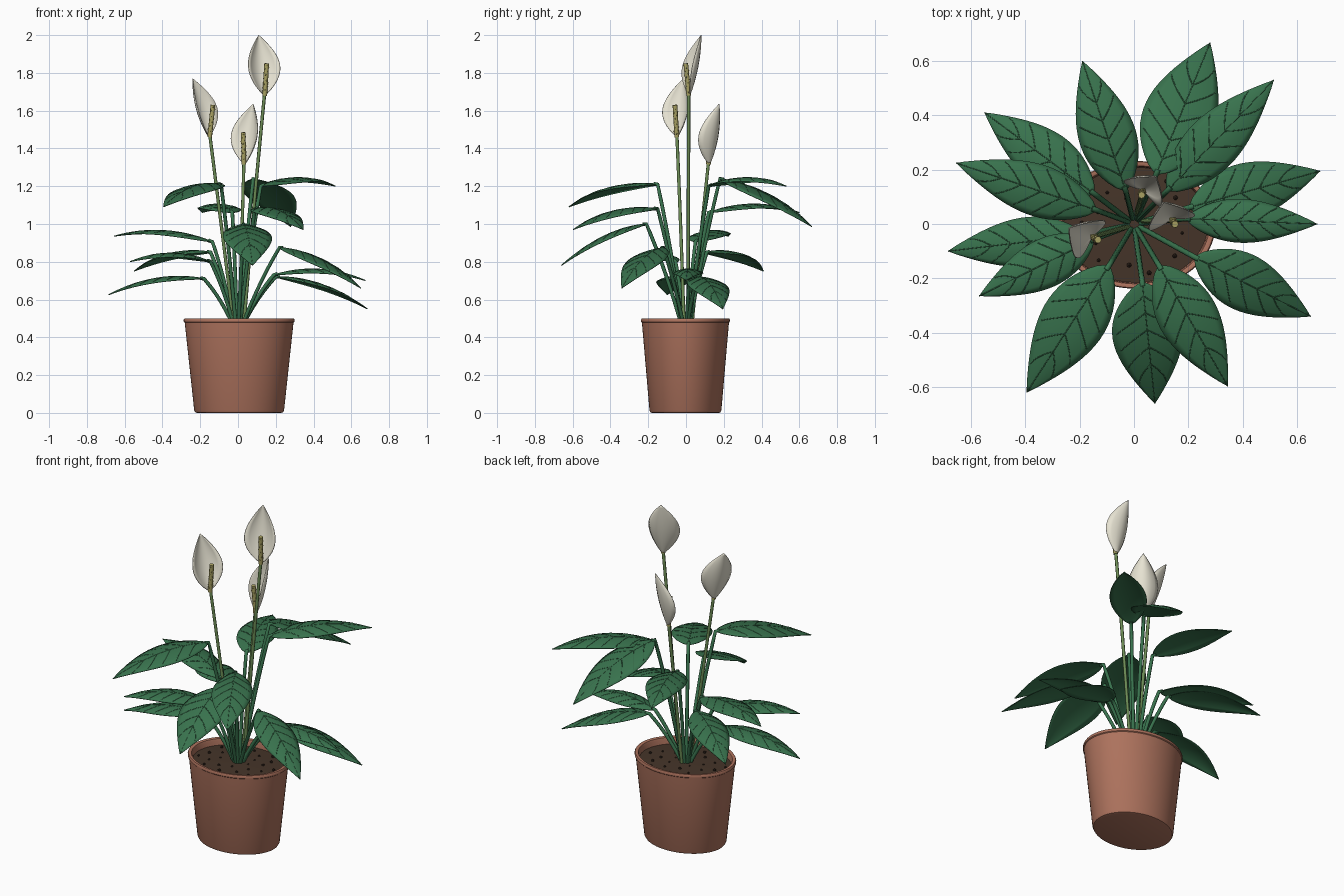
import bpy, bmesh, math, random
from mathutils import Vector as V

if "Cube" in bpy.data.objects:
    bpy.data.objects.remove(bpy.data.objects["Cube"])

random.seed(4)


def material(name, rgb):
    m = bpy.data.materials.new(name)
    m.diffuse_color = (*rgb, 1)
    m.use_nodes = True
    m.node_tree.nodes["Principled BSDF"].inputs["Base Color"].default_value = m.diffuse_color
    return m


TERRACOTTA = material("terracotta", (0.42, 0.17, 0.11))
SOIL = material("soil", (0.06, 0.035, 0.022))
PEBBLE = material("dark_soil", (0.03, 0.018, 0.012))
LEAF = material("leaf_green", (0.04, 0.17, 0.075))
VEIN = material("vein_green", (0.035, 0.13, 0.06))
STALK = material("stalk_green", (0.15, 0.26, 0.09))
WHITE = material("petal_white", (0.8, 0.77, 0.65))
YELLOW = material("spike_yellow", (0.42, 0.38, 0.13))


def finish(name, bm, mat, angle=40):
    bmesh.ops.recalc_face_normals(bm, faces=bm.faces)
    me = bpy.data.meshes.new(name)
    bm.to_mesh(me)
    bm.free()
    me.materials.append(mat)
    ob = bpy.data.objects.new(name, me)
    bpy.context.collection.objects.link(ob)
    bpy.context.view_layer.objects.active = ob
    ob.select_set(True)
    bpy.ops.object.shade_smooth_by_angle(angle=math.radians(angle))
    ob.select_set(False)
    return ob


def lathe(name, profile, mat, squash, center, n=64):
    """Spin (radius, z) points into an oval body."""
    bm = bmesh.new()
    rings = []
    for r, z in profile:
        rings.append([bm.verts.new((center[0] + r * math.cos(2 * math.pi * i / n),
                                    center[1] + r * squash * math.sin(2 * math.pi * i / n), z))
                      for i in range(n)])
    for a, b in zip(rings, rings[1:]):
        for i in range(n):
            j = (i + 1) % n
            bm.faces.new((a[i], a[j], b[j], b[i]))
    bm.faces.new(rings[0])
    bm.faces.new(rings[-1])
    return finish(name, bm, mat)


def tubes(name, paths, radius, mat, res=2):
    cu = bpy.data.curves.new(name, 'CURVE')
    cu.dimensions = '3D'
    cu.bevel_depth = radius
    cu.bevel_resolution = res
    cu.use_fill_caps = True
    for path in paths:
        s = cu.splines.new('POLY')
        s.points.add(len(path) - 1)
        for p, co in zip(s.points, path):
            p.co = (*co, 1)
        s.use_smooth = True
    cu.materials.append(mat)
    ob = bpy.data.objects.new(name, cu)
    bpy.context.collection.objects.link(ob)


def bent(a, b, ctrl, n=10):
    return [a * (1 - t) ** 2 + ctrl * 2 * t * (1 - t) + b * t * t
            for t in (i / n for i in range(n + 1))]


def blade(name, base, tip, half, up, arch, cup, mat, power=0.8, nu=20, nv=8):
    """Pointed oval sheet; returns its surface function for veins."""
    side = (tip - base).cross(up).normalized()

    def surf(t, v, lift=0.0):
        w = max(math.sin(math.pi * t ** power), 0.0)
        w = w ** 0.95 if w > 0 else 0
        return (base.lerp(tip, t) + side * (half * w * v)
                + up * (4 * arch * t * (1 - t) + cup * w * v * v + lift))

    bm = bmesh.new()
    grid = [[bm.verts.new(surf(i / nu, 2 * j / nv - 1)) for j in range(nv + 1)]
            for i in range(nu + 1)]
    for i in range(nu):
        for j in range(nv):
            bm.faces.new((grid[i][j], grid[i + 1][j], grid[i + 1][j + 1], grid[i][j + 1]))
    bmesh.ops.remove_doubles(bm, verts=bm.verts, dist=1e-5)
    ob = finish(name, bm, mat, 60)
    mod = ob.modifiers.new("thickness", 'SOLIDIFY')
    mod.thickness = 0.004
    mod.offset = 0
    return surf


# Pot with rolled rim, and soil
CENTER, SQUASH = (0.006, -0.003), 0.8
lathe("pot", [(0.222, 0.0), (0.232, 0.003), (0.238, 0.014), (0.288, 0.478), (0.293, 0.482),
              (0.294, 0.492), (0.29, 0.499), (0.28, 0.5), (0.272, 0.497), (0.268, 0.485),
              (0.262, 0.43)], TERRACOTTA, SQUASH, CENTER)
lathe("soil", [(0.258, 0.43), (0.267, 0.46), (0.15, 0.465), (0.03, 0.468)], SOIL, SQUASH, CENTER)

# Soil crumbs
bm = bmesh.new()
for i in range(26):
    a, r = i * 2.4, 0.24 * math.sqrt((i + 2) / 28)
    made = bmesh.ops.create_icosphere(bm, subdivisions=1, radius=random.uniform(0.006, 0.01))
    bmesh.ops.translate(bm, verts=made["verts"], vec=(
        CENTER[0] + r * math.cos(a), CENTER[1] + r * SQUASH * math.sin(a), 0.465))
finish("soil_crumbs", bm, PEBBLE)

# Leaves: base, tip, half width
LEAVES = [
    ((-0.03, 0.12, 1.06), (-0.19, 0.60, 1.06), 0.105),
    ((0.08, 0.18, 1.24), (0.28, 0.667, 0.985), 0.135),
    ((0.12, 0.12, 1.20), (0.515, 0.53, 1.20), 0.10),
    ((0.20, 0.06, 0.72), (0.685, 0.195, 0.55), 0.105),
    ((0.19, 0.02, 0.73), (0.675, 0.0, 0.70), 0.08),
    ((0.22, -0.12, 0.875), (0.65, -0.34, 0.66), 0.105),
    ((0.09, -0.15, 1.08), (0.345, -0.597, 0.97), 0.11),
    ((0.03, -0.21, 1.00), (0.077, -0.66, 0.78), 0.13),
    ((-0.09, -0.15, 1.21), (-0.395, -0.62, 1.09), 0.12),
    ((-0.145, -0.055, 0.80), (-0.57, -0.265, 0.80), 0.09),
    ((-0.18, -0.04, 0.71), (-0.685, -0.10, 0.625), 0.09),
    ((-0.135, 0.05, 0.905), (-0.655, 0.225, 0.935), 0.095),
    ((-0.145, 0.11, 0.85), (-0.55, 0.41, 0.75), 0.10),
]
for k, (b, t, half) in enumerate(LEAVES, 1):
    b, t = V(b), V(t)
    surf = blade(f"leaf_{k}", b, t, half, V((0, 0, 1)), 0.045, -0.022, LEAF)
    veins = [[surf(i / 16, 0, 0.001) for i in range(17)]]
    for s in (-1, 1):
        for t0 in (0.12, 0.26, 0.4, 0.54, 0.68):
            veins.append([surf(t0 + 0.15 * q, s * 0.88 * q, 0.001)
                          for q in (i / 5 for i in range(6))])
    tubes(f"leaf_veins_{k}", veins, 0.0025, VEIN, 1)
    out = V((b.x, b.y, 0)).normalized()
    root = out * 0.02 + V((0, 0, 0.45))
    ctrl = root.lerp(b, 0.5) + V((0, 0, 0.03)) - out * 0.01
    tubes(f"leaf_stalk_{k}", [bent(root, b, ctrl) + [surf(0.04, 0)]], 0.010, LEAF)

# Flowers: root, spathe base, tip, facing direction
FLOWERS = [
    ((0.03, 0.01), (0.14, 0.02, 1.68), (0.11, 0.08, 2.0), (0.3, -0.95, 0.1), 0.088),
    ((-0.02, -0.01), (-0.155, -0.045, 1.46), (-0.24, -0.015, 1.77), (0.8, -0.6, 0.15), 0.085),
    ((0.005, 0.03), (0.035, 0.125, 1.315), (0.08, 0.175, 1.635), (-0.55, -0.83, 0.15), 0.083),
]
for k, (r, b, t, f, half) in enumerate(FLOWERS, 1):
    root, b, t, f = V((*r, 0.45)), V(b), V(t), V(f).normalized()
    blade(f"flower_petal_{k}", b, t, half, f, -0.012, 0.055, WHITE, 0.9)
    flat = V((f.x, f.y, 0)).normalized()
    foot = b + flat * 0.006
    top = foot + V((0, 0, 0.17)) + flat * 0.016 + V((0.005, 0, 0))
    tubes(f"flower_stalk_{k}", [bent(root, foot + V((0, 0, 0.02)),
                                     root.lerp(b, 0.5) - V((r[0], r[1], 0)) * 0.2)], 0.009, STALK)
    tubes(f"flower_spike_{k}", [[foot, top]], 0.0125, YELLOW, 3)
    # Small bumps spiralling up the spike
    bm = bmesh.new()
    for i in range(24):
        made = bmesh.ops.create_icosphere(bm, subdivisions=1, radius=0.004)
        a = i * 2.4
        bmesh.ops.translate(bm, verts=made["verts"], vec=foot.lerp(top, 0.1 + 0.87 * i / 24)
                            + V((math.cos(a), math.sin(a), 0)) * 0.012)
    finish(f"spike_bumps_{k}", bm, YELLOW)
